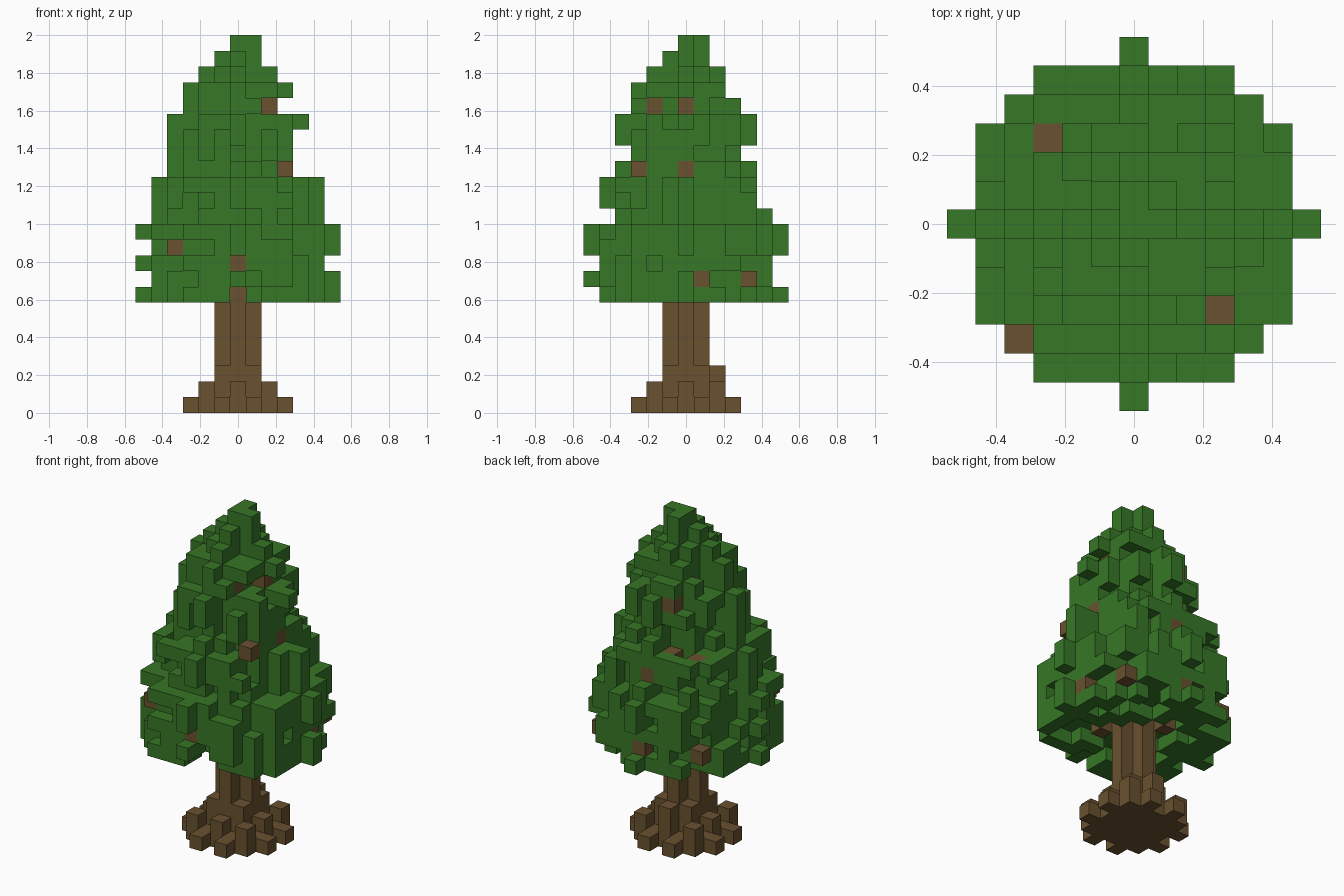
import bpy, bmesh, random
from mathutils import Vector

random.seed(7)
cube = bpy.data.objects.get("Cube")
if cube:
    bpy.data.objects.remove(cube)

CELL = 2 / 24
GREEN = (0.038, 0.184, 0.020, 1)
BROWN = (0.143, 0.083, 0.028, 1)
AXES = [Vector(v) for v in ((1, 0, 0), (-1, 0, 0), (0, 1, 0),
                            (0, -1, 0), (0, 0, 1), (0, 0, -1))]


def make_material(name, color):
    mat = bpy.data.materials.new(name)
    mat.diffuse_color = color
    mat.use_nodes = True
    mat.node_tree.nodes["Principled BSDF"].inputs["Base Color"].default_value = color
    return mat


def disc(limit):
    """Grid cells whose squared distance from the axis is within the limit."""
    span = range(-6, 7)
    return [(x, y) for x in span for y in span if x * x + y * y <= limit]


def build_blocks(name, cells, mat):
    """Mesh the outer skin of a set of grid cells."""
    bm = bmesh.new()
    corners = {}

    def corner(p):
        key = tuple(round(c * 2) for c in p)
        if key not in corners:
            corners[key] = bm.verts.new(p * CELL)
        return corners[key]

    for cell in sorted(cells):
        middle = Vector(cell) + Vector((0, 0, 0.5))
        for n in AXES:
            if tuple(int(c) for c in Vector(cell) + n) in cells:
                continue
            u = Vector((n.y, n.z, n.x)) / 2
            v = n.cross(u)
            ring = (u + v, v - u, -u - v, u - v)
            bm.faces.new([corner(middle + n / 2 + r) for r in ring])
    mesh = bpy.data.meshes.new(name)
    bm.to_mesh(mesh)
    bm.free()
    mesh.materials.append(mat)
    obj = bpy.data.objects.new(name, mesh)
    bpy.context.collection.objects.link(obj)
    return obj


leaf_green = make_material("leaf green", GREEN)
bark_brown = make_material("bark brown", BROWN)
FIRST = 7

# Trunk: plus-shaped column with stub branches just inside the crown
trunk = {(x, y, z) for z in range(12) for x, y in disc(1)}
trunk |= {(2, -1, FIRST), (-1, 2, FIRST)}

# Root flare: notched rim with taller blocks on the diagonals
for x, y in disc(10):
    dist = x * x + y * y
    if dist != 9:
        trunk.add((x, y, 0))
    if dist <= 4 or dist == 8:
        trunk.add((x, y, 1))
    if dist <= 2:
        trunk.add((x, y, 2))
trunk.add((0, 2, 2))

# Crown: reach of each layer toward -x, +x, -y, +y, from the bottom up
REACH = ["6656", "5665", "6555", "5666", "6666", "5545", "5554", "5554",
         "4344", "4333", "4344", "4444", "3233", "3332", "2222", "1111"]
leaves = set()
below = set()
for z, reach in enumerate(REACH, FIRST):
    left, right, front, back = (int(c) for c in reach)
    radius = max(left, right, front, back)
    layer = set()
    for x, y in disc(radius * radius):
        if not (-left <= x <= right and -front <= y <= back):
            continue
        dist = (x * x + y * y) ** 0.5
        chance = 0.65 if (x, y) in below else 0.4
        if z == FIRST:
            # ragged underside, open around the trunk
            keep = dist > 2 and (x == 0 or y == 0 or random.random() < 0.55)
        else:
            keep = (dist <= radius - 1 or x == 0 or y == 0
                    or random.random() < chance)
        if keep and not (z == FIRST + 1 and dist < 2):
            layer.add((x, y))
    below = layer
    leaves |= {(x, y, z) for x, y in layer}

# Crown tip
TOP = FIRST + len(REACH)
leaves |= {(0, 0, TOP), (1, 0, TOP), (0, 1, TOP)}

# Twigs showing through the leaves
twigs = {(3, -3, 15), (-4, -4, 10), (0, -5, 9), (-3, 3, 14), (1, -2, 19),
         (2, 0, 19), (3, 0, 15), (5, 1, 8), (4, 4, 8), (0, 4, 13),
         (0, 5, 8), (-4, 4, 8), (-1, 3, 18), (-1, 3, 14)}
for x, y, z in twigs:
    for step in range(7):
        if x:
            leaves.discard((x + step * (1 if x > 0 else -1), y, z))
        if y:
            leaves.discard((x, y + step * (1 if y > 0 else -1), z))

# Leaves that partly cover twigs, and openings that expose them
leaves |= {(1, -3, 19), (1, -2, 20), (-4, 3, 14), (-3, 4, 14), (-1, 4, 14),
           (-4, 4, 10), (4, 4, 10), (4, 4, 11), (5, 1, 9), (5, 1, 10),
           (-1, 3, 19), (2, 5, 8), (3, 5, 8), (2, -4, FIRST), (5, -1, FIRST)}
leaves -= {(-4, -4, 11), (-5, -3, 10), (-3, -5, 10), (-1, 3, 15),
           (-1, 3, 16), (4, 4, 9)}

# Gap at the front that reveals the trunk
leaves -= {(0, -y, FIRST) for y in range(2, 7)}
leaves -= trunk

build_blocks("trunk", trunk, bark_brown)
build_blocks("foliage", leaves, leaf_green)
build_blocks("twigs", twigs, bark_brown)
